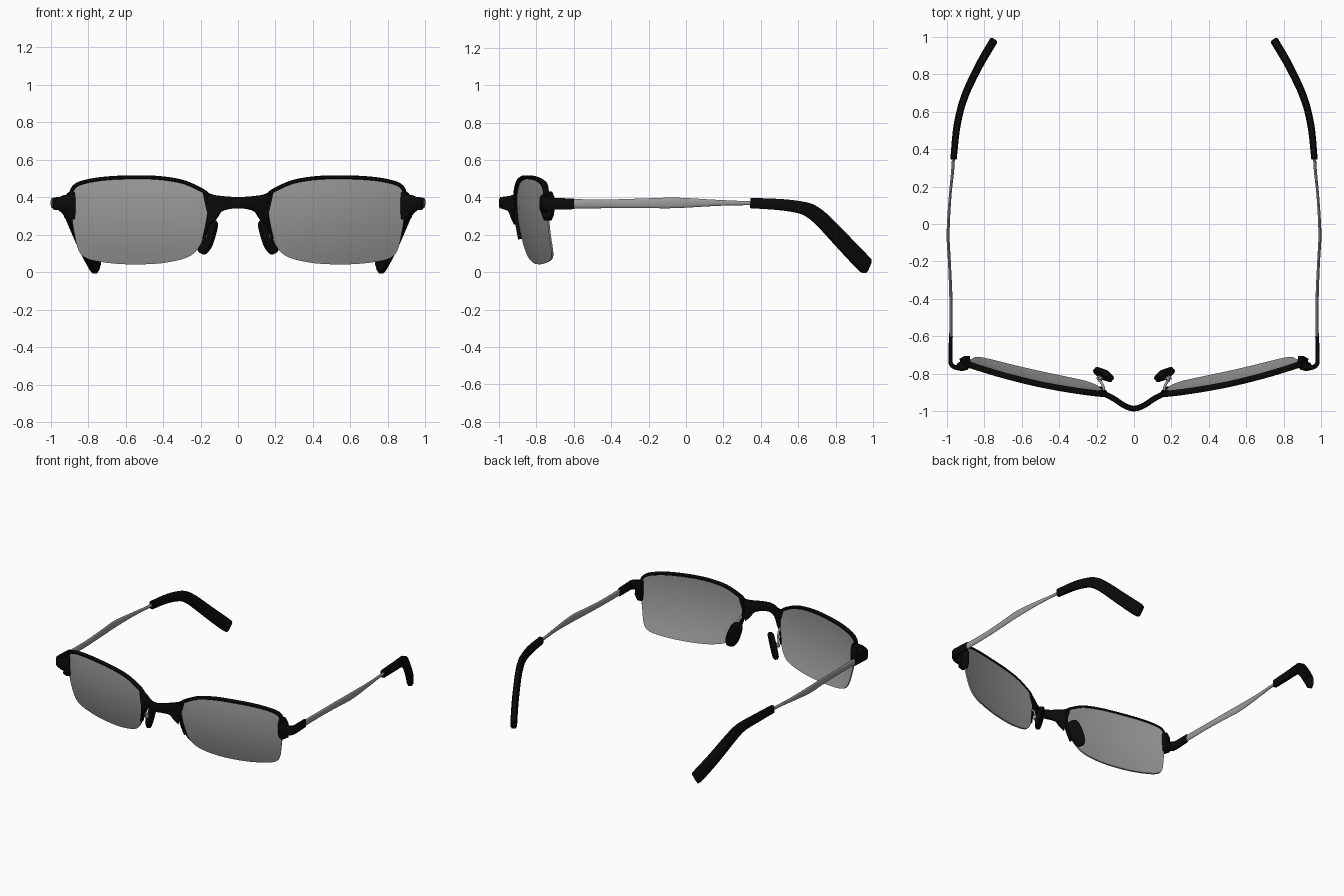
import bpy, bmesh, math
from mathutils import Vector

if "Cube" in bpy.data.objects:
    bpy.data.objects.remove(bpy.data.objects["Cube"])

black = bpy.data.materials.new("black_plastic")
black.diffuse_color = (0.003, 0.003, 0.003, 1)
black.use_nodes = True
black.node_tree.nodes["Principled BSDF"].inputs["Base Color"].default_value = black.diffuse_color
grey = bpy.data.materials.new("grey_tint")
grey.diffuse_color = (0.33, 0.33, 0.33, 1)
grey.use_nodes = True
grey.node_tree.nodes["Principled BSDF"].inputs["Base Color"].default_value = grey.diffuse_color


def spline(pts, steps, closed=False):
    """Catmull-Rom samples through tuples of any length."""
    n = len(pts)
    get = (lambda i: pts[i % n]) if closed else (lambda i: pts[max(0, min(n - 1, i))])
    out = []
    for i in range(n if closed else n - 1):
        for s in range(steps):
            t = s / steps
            out.append(tuple(0.5 * (2 * b + (c - a) * t + (2 * a - 5 * b + 4 * c - d) * t * t
                                    + (3 * b - a - 3 * c + d) * t ** 3)
                             for a, b, c, d in zip(get(i - 1), get(i), get(i + 1), get(i + 2))))
    if not closed:
        out.append(pts[-1])
    return out


def finish(name, bm, mat, mirror, angle=35):
    bmesh.ops.recalc_face_normals(bm, faces=bm.faces)
    me = bpy.data.meshes.new(name)
    bm.to_mesh(me)
    bm.free()
    ob = bpy.data.objects.new(name, me)
    bpy.context.collection.objects.link(ob)
    me.materials.append(mat)
    bpy.ops.object.select_all(action='DESELECT')
    ob.select_set(True)
    bpy.context.view_layer.objects.active = ob
    bpy.ops.object.shade_smooth_by_angle(angle=math.radians(angle))
    if mirror:
        ob.modifiers.new("mirror", 'MIRROR').use_mirror_merge = False
    return ob


BOX = [(1, .6), (.6, 1), (-.6, 1), (-1, .6), (-1, -.6), (-.6, -1), (.6, -1), (1, -.6)]
ROUND = [(math.cos(k * math.pi / 6), math.sin(k * math.pi / 6)) for k in range(12)]


def loft(name, pts, mat=grey, ref=(0, 0, 1), section=BOX, steps=4, mirror=True):
    """Sweep a section; each point is x, y, z, size along ref, size across."""
    ref = Vector(ref)
    path = spline(pts, steps)
    pos = [Vector(p[:3]) for p in path]
    bm = bmesh.new()
    rings = []
    for i, p in enumerate(path):
        tan = (pos[min(i + 1, len(pos) - 1)] - pos[max(i - 1, 0)]).normalized()
        side = tan.cross(ref).normalized()
        up = side.cross(tan)
        rings.append([bm.verts.new(pos[i] + up * a * p[3] / 2 + side * b * p[4] / 2)
                      for a, b in section])
    n = len(section)
    for r, q in zip(rings, rings[1:]):
        for k in range(n):
            bm.faces.new((r[k], r[(k + 1) % n], q[(k + 1) % n], q[k]))
    bm.faces.new(rings[0])
    bm.faces.new(rings[-1])
    return finish(name, bm, mat, mirror)


def wrap(x, z):
    """Depth of the curved lens surface."""
    u = x - 0.15
    return -0.905 + 0.06 * u + 0.21 * u * u + 0.5 * (z - 0.4) ** 2


# Lenses: concentric rings laid on the wrapped surface, then thickened
outline = [(.155, .40), (.21, .445), (.3, .48), (.42, .498), (.55, .503), (.7, .497), (.81, .48),
           (.865, .455), (.887, .41), (.887, .3), (.872, .2), (.85, .115), (.81, .075), (.73, .055),
           (.6, .043), (.45, .045), (.35, .058), (.27, .08), (.222, .115), (.185, .18), (.163, .28)]
edge = spline(outline, 3, closed=True)
cx, cz = 0.53, 0.28
bm = bmesh.new()
rings = []
for s in (1, .8, .6, .4, .2):
    ring = []
    for x, z in edge:
        x, z = cx + (x - cx) * s, cz + (z - cz) * s
        ring.append(bm.verts.new((x, wrap(x, z), z)))
    rings.append(ring)
n = len(edge)
for r, q in zip(rings, rings[1:]):
    for k in range(n):
        bm.faces.new((r[k], r[(k + 1) % n], q[(k + 1) % n], q[k]))
mid = bm.verts.new((cx, wrap(cx, cz), cz))
for k in range(n):
    bm.faces.new((rings[-1][k], rings[-1][(k + 1) % n], mid))
bmesh.ops.recalc_face_normals(bm, faces=bm.faces)
bmesh.ops.solidify(bm, geom=bm.faces[:], thickness=0.01)
finish("lens", bm, grey, True)

# Half rim: nose side tail, over the brow, down to the hinge
rim = [(.182, .18), (.158, .28), (.152, .36), (.162, .415), (.215, .45), (.3, .485), (.42, .504),
       (.55, .508), (.7, .502), (.81, .485), (.87, .46), (.892, .41), (.893, .29)]
loft("rim", [(x, wrap(x, z) - .003, z, .032, .016 if i == 0 else .02)
             for i, (x, z) in enumerate(rim)], black, ref=(0, 1, 0))

# Bridge flaring into both rims
half = [(.165, -.903, .345, .185, .028), (.138, -.916, .353, .145, .03),
        (.1, -.937, .366, .088, .03), (.05, -.97, .371, .066, .03)]
loft("bridge", half + [(0, -.985, .371, .062, .03)]
     + [(-p[0],) + p[1:] for p in reversed(half)], black, mirror=False)

# Hinge clip behind the lens corner, and the arm turning back
loft("hinge_clip", [(.872, -.735, .355, .14, .06), (.895, -.738, .355, .155, .07),
                    (.915, -.745, .358, .13, .06)], black, steps=1)
loft("end_piece", [(.89, -.752, .367, .1, .05), (.925, -.76, .367, .09, .05),
                   (.95, -.765, .367, .072, .026), (.973, -.752, .367, .066, .024),
                   (.98, -.72, .366, .062, .022), (.977, -.6, .366, .058, .02)], black)

# Temple bars
loft("temple", [(.977, -.61, .366, .05, .018), (.977, -.4, .366, .047, .017),
                (.985, -.2, .369, .053, .015), (.992, -.05, .371, .056, .016),
                (.981, .15, .371, .034, .014), (.968, .28, .37, .024, .016),
                (.962, .38, .369, .022, .016)], section=ROUND)

# Ear tips bending down and inwards
loft("ear_tip", [(.963, .345, .37, .055, .034), (.948, .5, .362, .06, .037),
                 (.926, .61, .347, .065, .038), (.907, .67, .325, .074, .039),
                 (.881, .735, .273, .08, .04), (.824, .85, .152, .086, .042),
                 (.766, .95, .047, .088, .044), (.753, .971, .029, .076, .042)], black)

# Nose pads with their wires
loft("nose_pad", [(.131, -.815, .28, .035, .02), (.135, -.812, .267, .065, .036),
                  (.15, -.807, .23, .085, .038), (.174, -.8, .16, .09, .038),
                  (.19, -.795, .118, .065, .036), (.197, -.793, .102, .035, .02)],
     black, ref=(.75, .65, 0), steps=3)
loft("pad_wire", [(.158, -.9, .3, .014, .014), (.164, -.868, .275, .014, .014),
                  (.178, -.84, .25, .014, .014), (.186, -.832, .215, .014, .014),
                  (.168, -.812, .2, .014, .014)], ref=(1, 0, 0), section=ROUND)
loft("pad_mount", [(.192, -.834, .195, .03, .03), (.168, -.808, .195, .03, .03)], steps=1)
